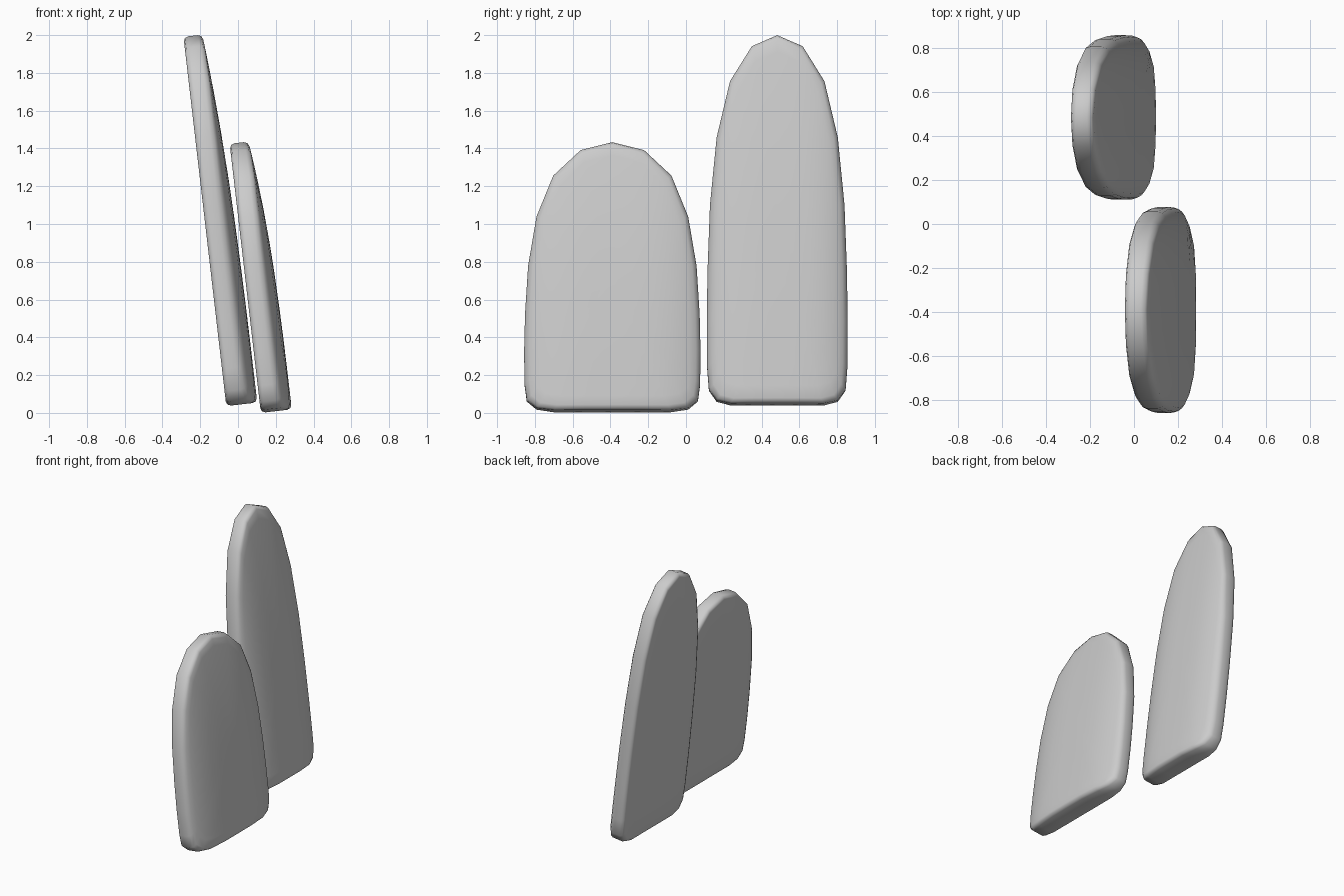
import bpy, bmesh, math

if "Cube" in bpy.data.objects:
    bpy.data.objects.remove(bpy.data.objects["Cube"])

TILT = math.atan(0.116)

# Half outline of a slab: (fraction of half width, fraction of height)
HALF = [(0, 1), (.36, .97), (.67, .875), (.86, .723), (.955, .54), (.99, .36),
        (1, .22), (.995, .10), (.97, .04), (.86, .01), (.66, 0), (.33, 0), (0, 0)]
OUTLINE = HALF + [(-v, u) for v, u in reversed(HALF[1:-1])]


def slab(name, x0, y0, z0, half_w, height, thick=0.165, edge=0.10):
    bm = bmesh.new()

    def depth(v, u):
        # front face bows back towards the sides and the top
        return thick - (thick - edge) * min(1, abs(v) ** 4 + max(u, 0) ** 3)

    def vert(v, u, t):
        h = u * height
        return bm.verts.new((x0 - math.sin(TILT) * h + math.cos(TILT) * t,
                             y0 + v * half_w,
                             z0 + math.cos(TILT) * h + math.sin(TILT) * t))

    def ring(inset, t, front, s=1.0):
        sv = s * (1 - inset / half_w)
        su = s * (1 - 2 * inset / height)
        out = []
        for v, u in OUTLINE:
            v, u = v * sv, .5 + (u - .5) * su
            out.append(vert(v, u, depth(v, u) - t if front else t))
        return out

    # back face, rounded rim, bowed front face
    rings = [ring(.025, 0, False, s) for s in (.4, .8, 1)]
    rings += [ring(.007, .007, False), ring(0, .025, False),
              ring(0, .025, True), ring(.007, .007, True)]
    rings += [ring(.025, 0, True, s) for s in (1, .93, .85, .7, .5, .25)]
    n = len(OUTLINE)
    for a, b in zip(rings, rings[1:]):
        for i in range(n):
            j = (i + 1) % n
            bm.faces.new((a[i], a[j], b[j], b[i]))
    for r, c in ((rings[0], vert(0, .5, 0)), (rings[-1], vert(0, .5, depth(0, .5)))):
        for i in range(n):
            bm.faces.new((r[i], r[(i + 1) % n], c))
    bmesh.ops.recalc_face_normals(bm, faces=bm.faces)
    for f in bm.faces:
        f.smooth = True
    me = bpy.data.meshes.new(name)
    bm.to_mesh(me)
    bm.free()
    ob = bpy.data.objects.new(name, me)
    bpy.context.collection.objects.link(ob)
    return ob


slab("tall_slab", -.062, .483, .036, .373, 1.968)
slab("short_slab", .121, -.39, 0, .467, 1.434)
